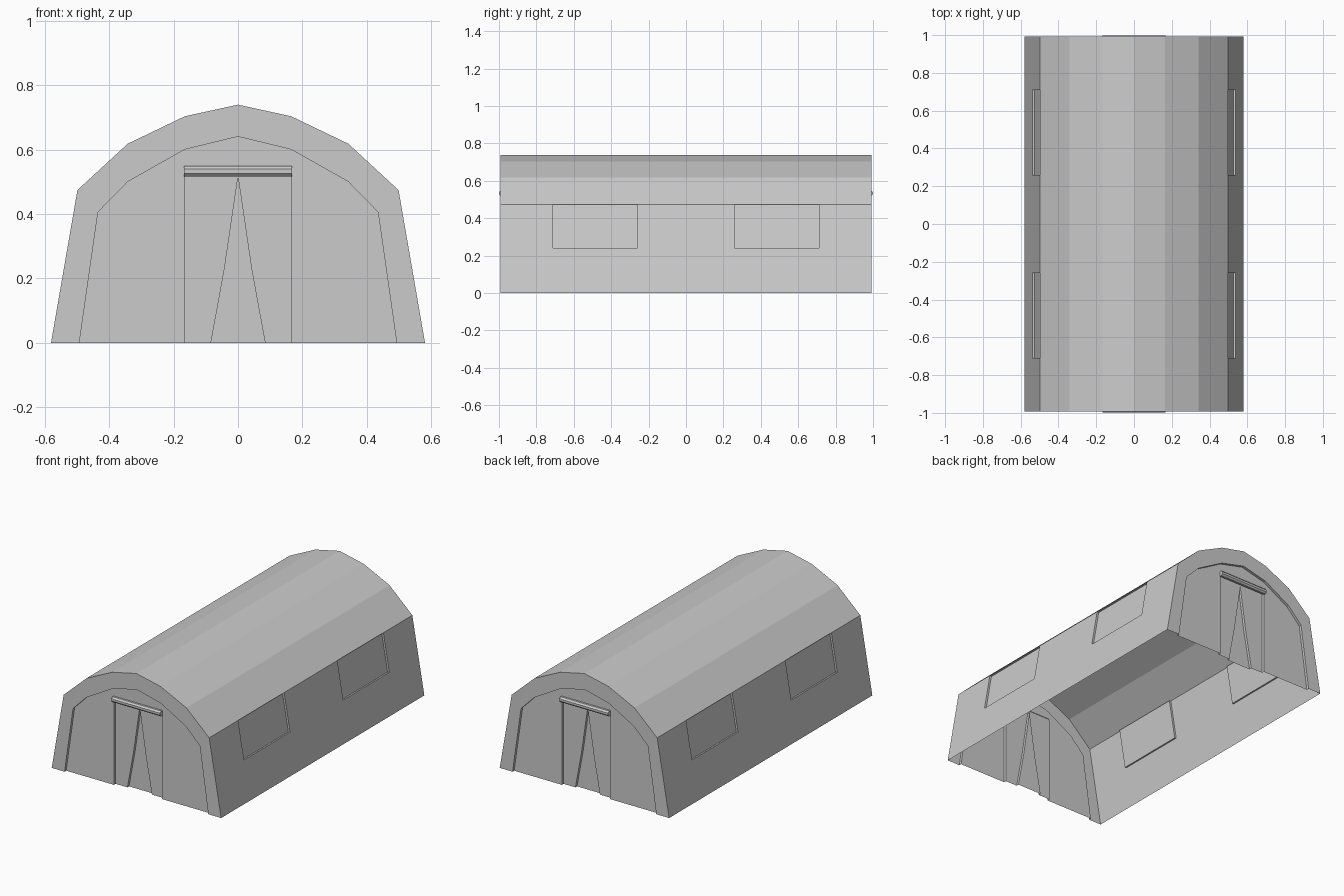
import bpy, bmesh, math
from mathutils import Vector

if "Cube" in bpy.data.objects:
    bpy.data.objects.remove(bpy.data.objects["Cube"])

L = 0.993          # half length of the shell
STEP = 0.016       # depth of each layered recess in the end walls


def build(name, faces):
    """Make a quarter part from (points, facing direction) and mirror it in x and y."""
    bm = bmesh.new()
    for pts, facing in faces:
        f = bm.faces.new([bm.verts.new(p) for p in pts])
        f.normal_update()
        if f.normal.dot(Vector(facing)) < 0:
            f.normal_flip()
    bmesh.ops.remove_doubles(bm, verts=bm.verts, dist=1e-5)
    mesh = bpy.data.meshes.new(name)
    bm.to_mesh(mesh)
    bm.free()
    ob = bpy.data.objects.new(name, mesh)
    bpy.context.collection.objects.link(ob)
    mod = ob.modifiers.new("mirror", 'MIRROR')
    mod.use_axis = (True, True, False)
    return ob


def flat(outline, y):
    """Front-facing face from an x-z outline."""
    return ([(x, y, z) for x, z in outline], (0, -1, 0))


def reveal(line, y0, y1):
    """Step between two layers, facing the centre of the opening."""
    return [([(a[0], y0, a[1]), (b[0], y0, b[1]), (b[0], y1, b[1]), (a[0], y1, a[1])],
             (-(a[0] + b[0]) / 2, 0, 0.2 - (a[1] + b[1]) / 2)) for a, b in zip(line, line[1:])]


outer = [(0.58, 0), (0.498, 0.474), (0.342, 0.618), (0.165, 0.703), (0, 0.739)]
inner = [(0.492, 0), (0.434, 0.406), (0.342, 0.5), (0.165, 0.6), (0, 0.64)]
door = [(0.165, 0), (0.165, 0.53), (0, 0.53)]
gap = [(0.084, 0), (0.042, 0.23), (0, 0.515)]
y0, y1, y2, y3 = [-L + STEP * i for i in range(4)]

# Curved roof
build("roof", [([(a[0], 0, a[1]), (b[0], 0, b[1]), (b[0], -L, b[1]), (a[0], -L, a[1])],
                (a[0] + b[0], 0, 1)) for a, b in zip(outer[1:], outer[2:])])

# Sloping side walls with recessed windows below the eaves
slope = (outer[0][0] - outer[1][0]) / outer[1][1]
normal = Vector((1, 0, slope)).normalized()
TOP, SILL, W0, W1 = outer[1][1], 0.24, 0.26, 0.71


def wall(y, z, depth=0.0):
    return Vector((outer[0][0] - slope * z, -y, z)) - normal * depth


def wall_quad(ya, yb, za, zb, d=0.0):
    return ([wall(ya, za, d), wall(yb, za, d), wall(yb, zb, d), wall(ya, zb, d)], normal)


sides = [wall_quad(0, W0, 0, TOP), wall_quad(W0, W1, 0, SILL), wall_quad(W1, L, 0, TOP)]
window = [wall_quad(W0, W1, SILL, TOP, 0.012)]
corners = [(W0, SILL), (W1, SILL), (W1, TOP), (W0, TOP)]
centre = wall((W0 + W1) / 2, (SILL + TOP) / 2)
for a, b in zip(corners, corners[1:] + corners[:1]):
    pts = [wall(*a), wall(*b), wall(*b, 0.012), wall(*a, 0.012)]
    window.append((pts, centre - (pts[0] + pts[1]) / 2))
build("side_walls", sides)
build("windows", window)

# End arch bands, stepping back to the inset panel
band = [flat([outer[i], outer[i + 1], inner[i + 1], inner[i]], y0) for i in range(4)]
build("end_arches", band + reveal(inner, y0, y1))

# End panels around the doorway
build("end_panels", [flat(inner + door[::-1], y1)] + reveal(door, y1, y2))

# Door flaps parted over the inner curtain
build("door_flaps", [flat(door + gap[::-1], y2)] + reveal(gap, y2, y3))
build("inner_curtain", [flat(gap + [(0, 0)], y3)])

# Rolled awning above each door
R, YC, ZC, N = 0.0175, -0.9825, 0.533, 8
ring = [(YC + R * math.cos(2 * math.pi * (i + 0.5) / N),
         ZC + R * math.sin(2 * math.pi * (i + 0.5) / N)) for i in range(N)]
roll = [([(0.167, y, z) for y, z in ring], (1, 0, 0))]
for a, b in zip(ring, ring[1:] + ring[:1]):
    roll.append(([(0, *a), (0, *b), (0.167, *b), (0.167, *a)],
                 (0, (a[0] + b[0]) / 2 - YC, (a[1] + b[1]) / 2 - ZC)))
build("awning_roll", roll)
